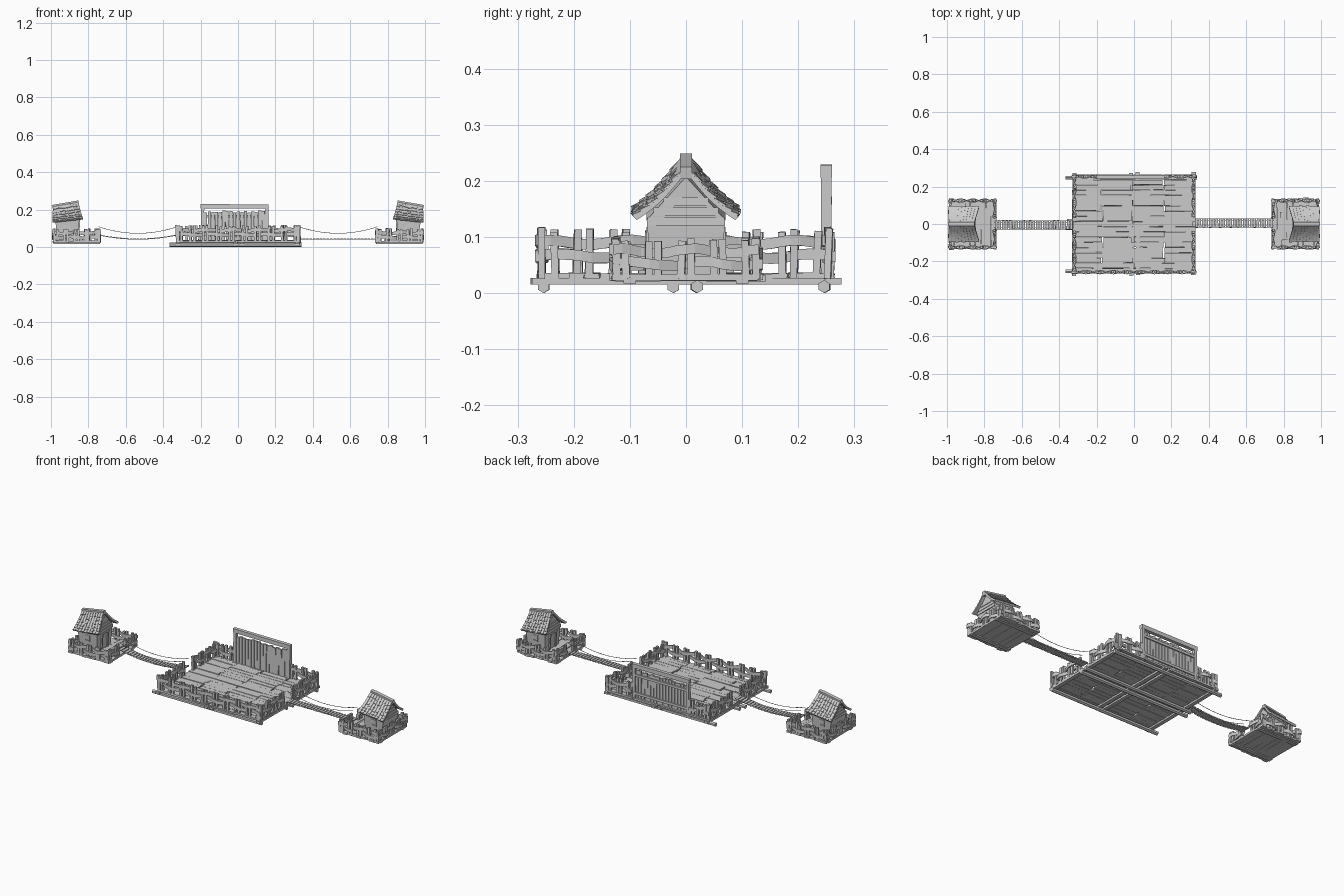
import bpy, bmesh, math, random
from mathutils import Vector as V, Matrix as M, Euler

if "Cube" in bpy.data.objects:
    bpy.data.objects.remove(bpy.data.objects["Cube"])

random.seed(4)
J = lambda a: random.uniform(-a, a)


def finish(bm, name):
    bmesh.ops.recalc_face_normals(bm, faces=bm.faces)
    me = bpy.data.meshes.new(name)
    bm.to_mesh(me)
    bm.free()
    ob = bpy.data.objects.new(name, me)
    bpy.context.collection.objects.link(ob)
    return ob


def box(bm, c, s, rot=(0, 0, 0)):
    m = M.Translation(c) @ Euler(rot).to_matrix().to_4x4() @ M.Diagonal((*s, 1))
    return bmesh.ops.create_cube(bm, size=1, matrix=m)["verts"]


def log(bm, a, b, r, seg=6):
    a, b = V(a), V(b)
    d = b - a
    m = M.Translation((a + b) / 2) @ d.to_track_quat('Z', 'Y').to_matrix().to_4x4()
    bmesh.ops.create_cone(bm, cap_ends=True, segments=seg, radius1=r, radius2=r, depth=d.length, matrix=m)


def loft(bm, rings):
    rs = [[bm.verts.new(p) for p in r] for r in rings]
    n = len(rs[0])
    for a, b in zip(rs, rs[1:]):
        for i in range(n):
            bm.faces.new((a[i], a[(i + 1) % n], b[(i + 1) % n], b[i]))
    bm.faces.new(rs[0])
    bm.faces.new(rs[-1])


# fence run: paired stakes with bent rails woven between them
def fence(bm, a, b, z0, top, rails, bays, h, pair=0.022):
    a, b = V((*a, 0)), V((*b, 0))
    d = (b - a).normalized()
    n = V((-d.y, d.x, 0))
    ang = math.atan2(d.y, d.x)
    for i in range(bays + 1):
        p = a.lerp(b, i / bays)
        for k in (-0.5, 0.5):
            t = top + J(0.004)
            q = p + d * (k * pair + J(0.002))
            box(bm, (q.x, q.y, (z0 + t) / 2), (0.013, 0.012, t - z0), (J(0.05), J(0.05), ang + J(0.15)))
    for j, z in enumerate(rails):
        rings = []
        steps = bays * 4
        for i in range(steps + 1):
            t = i / steps
            side = math.cos(math.pi * (t * bays + j)) * 0.009
            p = a - d * 0.014 + (b - a + d * 0.028) * t + n * side
            p.z = z + 0.004 * math.sin(math.pi * t * bays + j) + J(0.001)
            w, u = n * 0.003, V((0, 0, h / 2))
            rings.append([p - w - u, p + w - u, p + w + u, p - w + u])
        loft(bm, rings)


# ---- main raft: hexagonal logs and cross beams
bm = bmesh.new()
for y in (-0.253, -0.022, 0.018, 0.248):
    log(bm, (-0.362 + J(0.006), y, 0.0115), (0.335 + J(0.006), y + J(0.004), 0.0115), 0.0115)
finish(bm, "raft_logs")
bm = bmesh.new()
for x in (-0.32, -0.015, 0.02, 0.318):
    box(bm, (x, J(0.003), 0.021), (0.022, 0.55, 0.012), (0, 0, J(0.008)))
finish(bm, "raft_cross_beams")

# ---- main deck: four columns of crooked planks
bm = bmesh.new()
edges = (-0.325, -0.17, -0.008, 0.16, 0.322)
rows = 19
for c in range(4):
    for r in range(rows):
        x0, x1 = edges[c] + J(0.008), edges[c + 1] + J(0.008)
        y = -0.265 + 0.53 * (r + 0.5) / rows
        vs = box(bm, ((x0 + x1) / 2, y, 0.03 + J(0.0015)), (x1 - x0, 0.0265, 0.01), (0, J(0.006), J(0.012)))
        for v in vs:
            v.co.y += J(0.0015)
finish(bm, "main_deck_planks")

# ---- main fence
bm = bmesh.new()
R, TOP = (0.066, 0.09), 0.114
fence(bm, (-0.315, -0.257), (0.315, -0.257), 0.025, TOP, R, 9, 0.019)
for sx in (-0.318, 0.318):
    fence(bm, (sx, -0.245), (sx, -0.055), 0.025, TOP - 0.003, R, 3, 0.019)
    fence(bm, (sx, 0.055), (sx, 0.245), 0.025, TOP - 0.003, R, 3, 0.019)
fence(bm, (-0.315, 0.254), (-0.215, 0.254), 0.025, TOP, R, 2, 0.019)
fence(bm, (0.18, 0.254), (0.315, 0.254), 0.025, TOP, R, 2, 0.019)
finish(bm, "main_fence")

# ---- tall gate on the back edge
bm = bmesh.new()
for x in (-0.19, 0.153):
    box(bm, (x, 0.25, 0.12), (0.018, 0.019, 0.2), (0, J(0.02), 0))
box(bm, (-0.019, 0.25, 0.217), (0.365, 0.02, 0.023), (0, 0.004, 0))
box(bm, (-0.019, 0.257, 0.06), (0.35, 0.007, 0.014))
box(bm, (-0.019, 0.257, 0.165), (0.35, 0.007, 0.014))
for i in range(17):
    t = 0.188 + J(0.008)
    box(bm, (-0.173 + i * 0.0193, 0.249, (t + 0.03) / 2), (0.0165, 0.009, t - 0.03), (0, J(0.02), J(0.08)))
finish(bm, "back_gate")

# ---- side islands (built at +x, the other one turned half round)
X0, X1 = 0.735, 0.99


def roof_point(u, v, s, lift=0.0):
    ridge = V((0.853, 0, 0.234)).lerp(V((0.99, 0, 0.210)), u)
    eave = V((0.828, 0, 0.147)).lerp(V((0.992, 0, 0.130)), u)
    p = ridge.lerp(eave, v)
    p.z += lift * 0.75 - 0.008 * math.sin(math.pi * v)
    p.y = s * (0.004 + 0.084 * v + lift * 0.65)
    return p


def island(name, turn):
    parts = []
    # deck
    bm = bmesh.new()
    n = 9
    w = (X1 - X0) / n
    for i in range(n):
        y0, y1 = -0.133 + J(0.007), 0.135 + J(0.007)
        box(bm, (X0 + w * (i + 0.5), (y0 + y1) / 2, 0.028 + J(0.0015)), (w * 0.97, y1 - y0, 0.011), (J(0.012), 0, J(0.012)))
    for y in (-0.1, 0.1):
        box(bm, ((X0 + X1) / 2, y, 0.0205), (0.25, 0.022, 0.007))
    box(bm, (0.8, -0.01, 0.037), (0.035, 0.15, 0.006), (0, 0, 0.03))
    parts.append(finish(bm, name + "_deck"))
    # fence with an opening at the bridge
    bm = bmesh.new()
    r = (0.052, 0.075)
    for y in (-0.125, 0.125):
        fence(bm, (0.75, y), (0.975, y), 0.025, 0.097, r, 4, 0.018, 0.018)
    fence(bm, (0.983, -0.115), (0.983, 0.115), 0.025, 0.094, r, 4, 0.018, 0.018)
    for s in (-1, 1):
        fence(bm, (0.745, s * 0.115), (0.745, s * 0.045), 0.025, 0.095, r, 1, 0.018, 0.018)
    parts.append(finish(bm, name + "_fence"))
    # flared gabled walls
    bm = bmesh.new()
    rings = []
    for k, x in enumerate((0.858, 0.965)):
        d = -0.008 if k == 0 else 0.01
        e = -0.018 * k
        rings.append([(x, -0.062, 0.032), (x, 0.062, 0.032), (x + d, 0.07, 0.148 + e),
                      (x + d, 0, 0.225 + e), (x + d, -0.07, 0.148 + e)])
    loft(bm, rings)
    parts.append(finish(bm, name + "_hut_walls"))
    # gable boards, door, window frame
    bm = bmesh.new()
    for z, l in ((0.14, 0.138), (0.157, 0.115), (0.175, 0.08)):
        box(bm, (0.85, 0, z), (0.008, l, 0.015))
        box(bm, (0.973, 0, z - 0.012), (0.007, l, 0.015))
    box(bm, (0.855, 0, 0.078), (0.006, 0.045, 0.085), (0, -0.06, 0))
    for y in (-0.026, 0.026):
        box(bm, (0.853, y, 0.08), (0.011, 0.009, 0.092), (0, -0.06, 0))
    box(bm, (0.85, 0, 0.125), (0.012, 0.066, 0.01))
    for s in (-1, 1):
        for dx in (-0.014, 0.014):
            box(bm, (0.915 + dx, s * 0.067, 0.1), (0.006, 0.007, 0.036))
        for dz in (-0.015, 0.015):
            box(bm, (0.915, s * 0.067, 0.1 + dz), (0.034, 0.007, 0.006))
    parts.append(finish(bm, name + "_hut_trim"))
    # curved roof slabs, shingles and ridge beam
    bm = bmesh.new()
    for s in (-1, 1):
        loft(bm, [[roof_point(0, v, s), roof_point(1, v, s), roof_point(1, v, s, 0.008), roof_point(0, v, s, 0.008)]
                  for v in [i / 6 for i in range(7)]])
    parts.append(finish(bm, name + "_roof"))
    bm = bmesh.new()
    for s in (-1, 1):
        for r in range(6):
            for c in range(9):
                u0, u1 = c / 9 + 0.006, (c + 1) / 9 - 0.006
                va, vb = r / 6, (r + 1.15) / 6 + J(0.03)
                if r == 5:
                    vb = 1.0 + J(0.03)
                loft(bm, [[roof_point(u0, v, s, 0.007), roof_point(u1, v, s, 0.007),
                           roof_point(u1, v, s, l), roof_point(u0, v, s, l)] for v, l in ((va, 0.009), (vb, 0.0125))])
    parts.append(finish(bm, name + "_shingles"))
    bm = bmesh.new()
    box(bm, (0.922, 0, 0.226), (0.142, 0.021, 0.022), (0, 0.17, 0))
    parts.append(finish(bm, name + "_ridge_beam"))
    if turn:
        for o in parts:
            o.rotation_euler.z = math.pi


island("right", False)
island("left", True)


# ---- hanging bridges with rope handrails
def bridge(name, s, end_z):
    bm = bmesh.new()
    ropes = bmesh.new()
    z = lambda t: 0.043 + (end_z - 0.043) * (2 * t - 1) ** 2
    n = 23
    yc = 0.005 * s
    for i in range(n):
        t = (i + 0.5) / n
        slope = (z(t + 0.01) - z(t - 0.01)) / (0.02 * 0.42)
        box(bm, (s * (0.325 + 0.42 * t), yc + J(0.001), z(t)), (0.0135, 0.049, 0.005), (0, -s * math.atan(slope), J(0.03)))
    m = 12
    for y in (-0.022, 0.022):
        for i in range(m):
            a, b = i / m, (i + 1) / m
            pa, pb = s * (0.325 + 0.42 * a), s * (0.325 + 0.42 * b)
            h = lambda t: 0.073 + 0.035 * (2 * t - 1) ** 2
            log(ropes, (pa, yc + y, h(a)), (pb, yc + y, h(b)), 0.0015, 5)
            log(ropes, (pa, yc + y * 0.7, z(a) - 0.002), (pb, yc + y * 0.7, z(b) - 0.002), 0.0015, 5)
    finish(bm, name + "_bridge_planks")
    finish(ropes, name + "_bridge_ropes")


bridge("right", 1, 0.043)
bridge("left", -1, 0.065)
